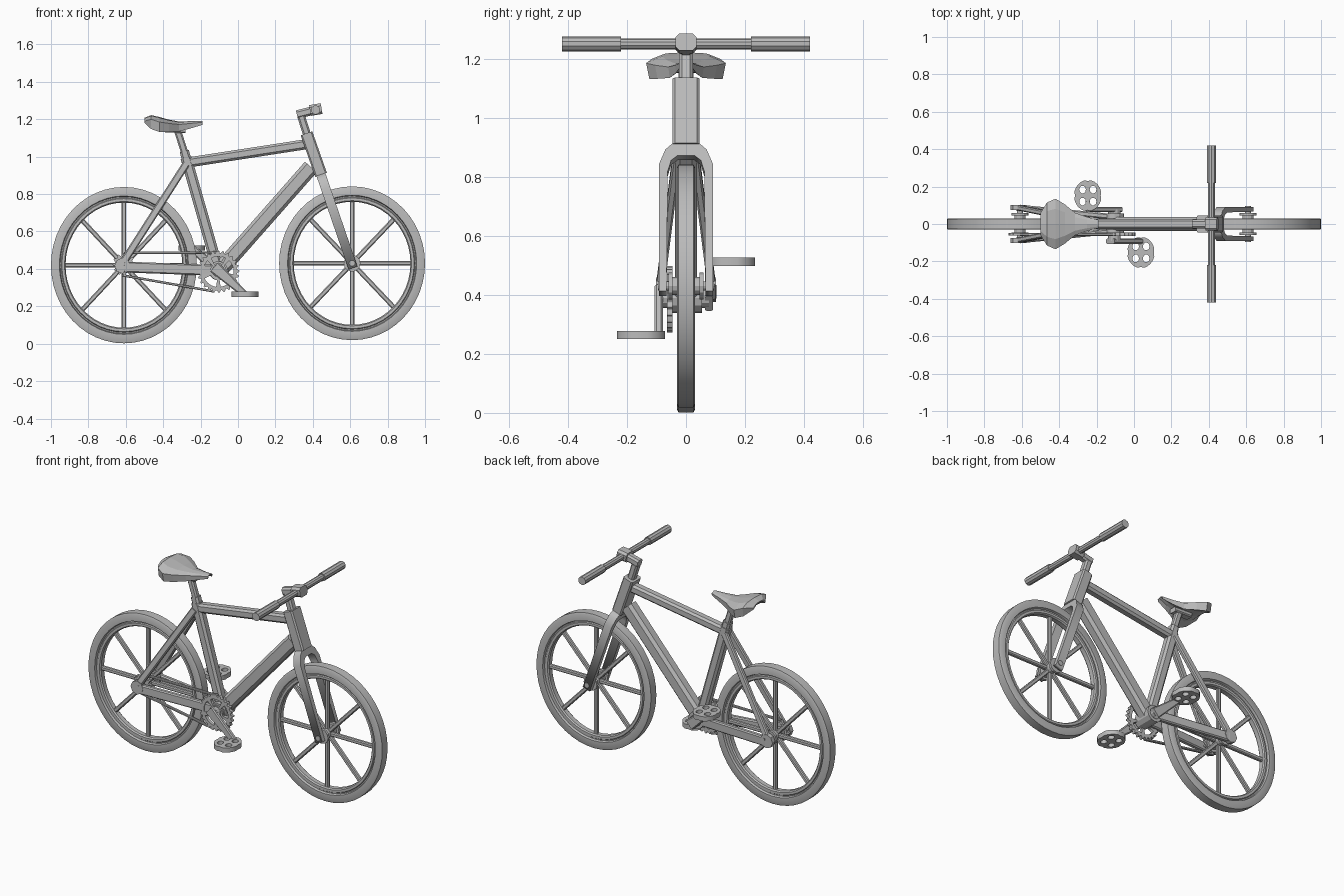
import bpy, bmesh
from math import sin, cos, pi, tau
from mathutils import Vector, Matrix

cube = bpy.data.objects.get("Cube")
if cube:
    bpy.data.objects.remove(cube)

grey = bpy.data.materials.new("plain_grey")
grey.use_nodes = True
grey.diffuse_color = (0.5, 0.5, 0.5, 1)
grey.node_tree.nodes["Principled BSDF"].inputs["Base Color"].default_value = (0.5, 0.5, 0.5, 1)


def finish(name, bm, smooth=False):
    bmesh.ops.recalc_face_normals(bm, faces=bm.faces)
    mesh = bpy.data.meshes.new(name)
    bm.to_mesh(mesh)
    bm.free()
    mesh.materials.append(grey)
    obj = bpy.data.objects.new(name, mesh)
    bpy.context.collection.objects.link(obj)
    if smooth:
        bpy.ops.object.select_all(action='DESELECT')
        obj.select_set(True)
        bpy.context.view_layer.objects.active = obj
        bpy.ops.object.shade_smooth_by_angle(angle=pi / 6)
    return obj


def loft(name, rings, closed=False):
    """Skin a list of point rings, capped unless closed on itself."""
    bm = bmesh.new()
    rows = [[bm.verts.new(p) for p in ring] for ring in rings]
    pairs = list(zip(rows, rows[1:])) + ([(rows[-1], rows[0])] if closed else [])
    for a, b in pairs:
        for i in range(len(a)):
            j = (i + 1) % len(a)
            bm.faces.new((a[i], a[j], b[j], b[i]))
    if not closed:
        bm.faces.new(rows[0])
        bm.faces.new(rows[-1])
    return finish(name, bm, closed)


def bar(name, a, b, width, height, width_b=None, height_b=None, chamfer=0.22):
    """Chamfered rectangular tube from a to b; width runs across y."""
    a, b = Vector(a), Vector(b)
    d = (b - a).normalized()
    up = d.cross(Vector((0, 1, 0))).normalized()
    side = up.cross(d)

    def ring(p, w, h):
        w, h = w / 2, h / 2
        c = chamfer * 2 * min(w, h)
        quad = [(w, h - c), (w - c, h), (c - w, h), (-w, h - c),
                (-w, c - h), (c - w, -h), (w - c, -h), (w, c - h)]
        return [p + side * u + up * v for u, v in quad]
    return loft(name, [ring(a, width, height), ring(b, width_b or width, height_b or height)])


def rod(name, x, z, y0, y1, radius, sides=12):
    """Cylinder lying along y."""
    bm = bmesh.new()
    m = Matrix.Translation((x, (y0 + y1) / 2, z)) @ Matrix.Rotation(pi / 2, 4, 'X')
    bmesh.ops.create_cone(bm, cap_ends=True, segments=sides, radius1=radius,
                          radius2=radius, depth=abs(y1 - y0), matrix=m)
    return finish(name, bm, sides > 12)


def plate(name, loops, thickness, matrix):
    """Flat outline with holes, given thickness."""
    curve = bpy.data.curves.new(name, 'CURVE')
    curve.dimensions = '2D'
    curve.fill_mode = 'BOTH'
    curve.extrude = thickness / 2
    for loop in loops:
        spline = curve.splines.new('POLY')
        spline.points.add(len(loop) - 1)
        for point, (u, v) in zip(spline.points, loop):
            point.co = (u, v, 0, 1)
        spline.use_cyclic_u = True
    obj = bpy.data.objects.new(name, curve)
    obj.matrix_world = matrix
    bpy.context.collection.objects.link(obj)
    bpy.ops.object.select_all(action='DESELECT')
    obj.select_set(True)
    bpy.context.view_layer.objects.active = obj
    bpy.ops.object.convert(target='MESH')
    obj = bpy.context.view_layer.objects.active
    obj.data.materials.clear()
    obj.data.materials.append(grey)
    return obj


def oval(cx, cy, rx, ry, n=16):
    return [(cx + rx * cos(tau * i / n), cy + ry * sin(tau * i / n)) for i in range(n)]


# Wheels: turned tyre and rim section, slightly taller than long, eight spokes
half = [(0.8, 0.014), (0.815, 0.022), (0.85, 0.022), (0.86, 0.016),
        (0.875, 0.016), (0.885, 0.03), (0.98, 0.03), (1, 0.026)]
section = half + [(r, -y) for r, y in reversed(half)]


def wheel(label, x, z, rx, rz):
    rings = [[(x + rx * r * cos(t), y, z + rz * r * sin(t)) for r, y in section]
             for t in (tau * i / 48 for i in range(48))]
    loft(label + "_wheel", rings, closed=True)
    for i in range(8):
        t = tau * i / 8
        end = (x + rx * 0.82 * cos(t), 0, z + rz * 0.82 * sin(t))
        bar(f"{label}_spoke_{i + 1}", (x, 0, z), end, 0.024, 0.025)
    rod(label + "_hub", x, z, -0.05, 0.05, 0.03)
    rod(label + "_axle", x, z, -0.095, 0.095, 0.016)
    for s in (-1, 1):
        rod(label + "_hub_flange", x, z, s * 0.045, s * 0.06, 0.045)


wheel("rear", -0.61, 0.42, 0.39, 0.418)
wheel("front", 0.61, 0.43, 0.39, 0.411)

# Main frame
bar("top_tube", (-0.28, 0, 0.967), (0.375, 0, 1.068), 0.056, 0.054)
bar("down_tube", (-0.09, 0, 0.4), (0.39, 0, 0.945), 0.075, 0.085)
bar("seat_tube", (-0.105, 0, 0.39), (-0.278, 0, 0.995), 0.058, 0.06)
bar("seat_collar", (-0.275, 0, 0.985), (-0.287, 0, 1.03), 0.05, 0.05)
bar("head_tube", (0.366, 0, 1.125), (0.444, 0, 0.903), 0.092, 0.066, chamfer=0.12)
rod("bottom_bracket", -0.105, 0.39, -0.055, 0.055, 0.052)

# Rear triangle
for side, s in (("right", -1), ("left", 1)):
    bar(side + "_seat_stay", (-0.278, s * 0.02, 0.96), (-0.62, s * 0.088, 0.425), 0.028, 0.04)
    bar(side + "_chain_stay", (-0.11, s * 0.038, 0.392), (-0.61, s * 0.088, 0.41), 0.03, 0.058)
    rod(side + "_dropout", -0.618, 0.417, s * 0.074, s * 0.102, 0.042, 8)

# Fork: one arched outline laid in the steering plane
foot, crown = Vector((0.615, 0, 0.405)), Vector((0.443, 0, 0.905))
axis = (crown - foot).normalized()
length = (crown - foot).length
across = Vector((0, 1, 0))
legs = [(0.046, length), (0.07, length - 0.022), (0.092, length - 0.075), (0.092, 0), (0.066, 0),
        (0.062, length - 0.1), (0.05, length - 0.06), (0.028, length - 0.043)]
outline = legs + [(-y, v) for y, v in reversed(legs)]
m = Matrix((across, axis, across.cross(axis))).transposed().to_4x4()
m.translation = foot
plate("fork", [outline], 0.05, m)

# Steering column, stem and handlebar
bar("steerer", (0.37, 0, 1.115), (0.338, 0, 1.215), 0.046, 0.042)
bar("stem", (0.315, 0, 1.225), (0.415, 0, 1.25), 0.046, 0.046)
bar("bar_clamp", (0.385, 0, 1.247), (0.447, 0, 1.257), 0.072, 0.058)
rod("handlebar", 0.415, 1.25, -0.4, 0.4, 0.019, 10)
for side, s in (("right", -1), ("left", 1)):
    rod(side + "_grip", 0.415, 1.25, s * 0.22, s * 0.42, 0.025, 10)

# Seat: stations of x, half width, top, edge and underside height
bar("seat_post", (-0.275, 0, 0.99), (-0.325, 0, 1.145), 0.036, 0.038)
bar("seat_clamp", (-0.4, 0, 1.145), (-0.28, 0, 1.14), 0.05, 0.028)
stations = [(-0.5, 0.06, 1.208, 1.19, 1.18), (-0.465, 0.115, 1.222, 1.2, 1.148),
            (-0.42, 0.135, 1.212, 1.185, 1.132), (-0.37, 0.105, 1.198, 1.178, 1.132),
            (-0.315, 0.06, 1.188, 1.172, 1.135), (-0.25, 0.037, 1.19, 1.178, 1.152),
            (-0.19, 0.022, 1.192, 1.184, 1.17)]
loft("seat", [[(x, 0, top), (x, w * 0.6, top - 0.004), (x, w, edge), (x, w * 0.92, low),
               (x, w * 0.5, low + 0.018), (x, 0, low + 0.022), (x, -w * 0.5, low + 0.018),
               (x, -w * 0.92, low), (x, -w, edge), (x, -w * 0.6, top - 0.004)]
              for x, w, top, edge, low in stations])

# Cranks and pedals
bx, bz = -0.105, 0.39
for side, s in (("right", -1), ("left", 1)):
    y = s * (0.092 if s < 0 else 0.078)
    px, pz = bx - s * 0.142, bz - 0.002 + s * 0.124
    bar(side + "_crank", (bx + s * 0.022, y, bz - s * 0.02), (px, y, pz), 0.028, 0.066, 0.028, 0.036)
    rod(side + "_crank_boss", bx, bz, 0, y, 0.034)
    rod(side + "_pedal_axle", px, pz, y, s * 0.16, 0.011, 8)
    rim = [(u * k, v * k) for i, (u, v) in enumerate(oval(0, 0, 0.074, 0.084, 24))
           for k in [1 if i % 6 not in (0,) else 0.93]]
    holes = [oval(a * 0.028, b * 0.032, 0.018, 0.021, 10) for a in (-1, 1) for b in (-1, 1)]
    plate(side + "_pedal", [rim] + holes, 0.028, Matrix.Translation((px, s * 0.152, pz)))

# Drivetrain: toothed ring with five openings, rear cog and chain runs
facing = Matrix.Rotation(pi / 2, 4, 'X')


def toothed(radius, teeth):
    return [(r * cos(tau * i / (4 * teeth)), r * sin(tau * i / (4 * teeth)))
            for i in range(4 * teeth) for r in [radius if i % 4 < 2 else radius - 0.012]]


def window(k, r0, r1, spread):
    mid = tau * k / 5 + pi / 2
    arc = [mid + spread * (i / 4 - 1) for i in range(9)]
    return ([(r1 * cos(t), r1 * sin(t)) for t in arc]
            + [(r0 * cos(t), r0 * sin(t)) for t in reversed(arc)])


plate("chainring", [toothed(0.112, 24)] + [window(k, 0.045, 0.082, 0.48) for k in range(5)],
      0.02, Matrix.Translation((bx, -0.055, 0.385)) @ facing)
plate("rear_cog", [toothed(0.06, 12)], 0.014, Matrix.Translation((-0.61, -0.055, 0.425)) @ facing)
bar("upper_chain", (-0.61, -0.055, 0.485), (-0.1, -0.055, 0.488), 0.016, 0.013)
bar("lower_chain", (-0.62, -0.055, 0.366), (-0.125, -0.055, 0.279), 0.016, 0.013)
